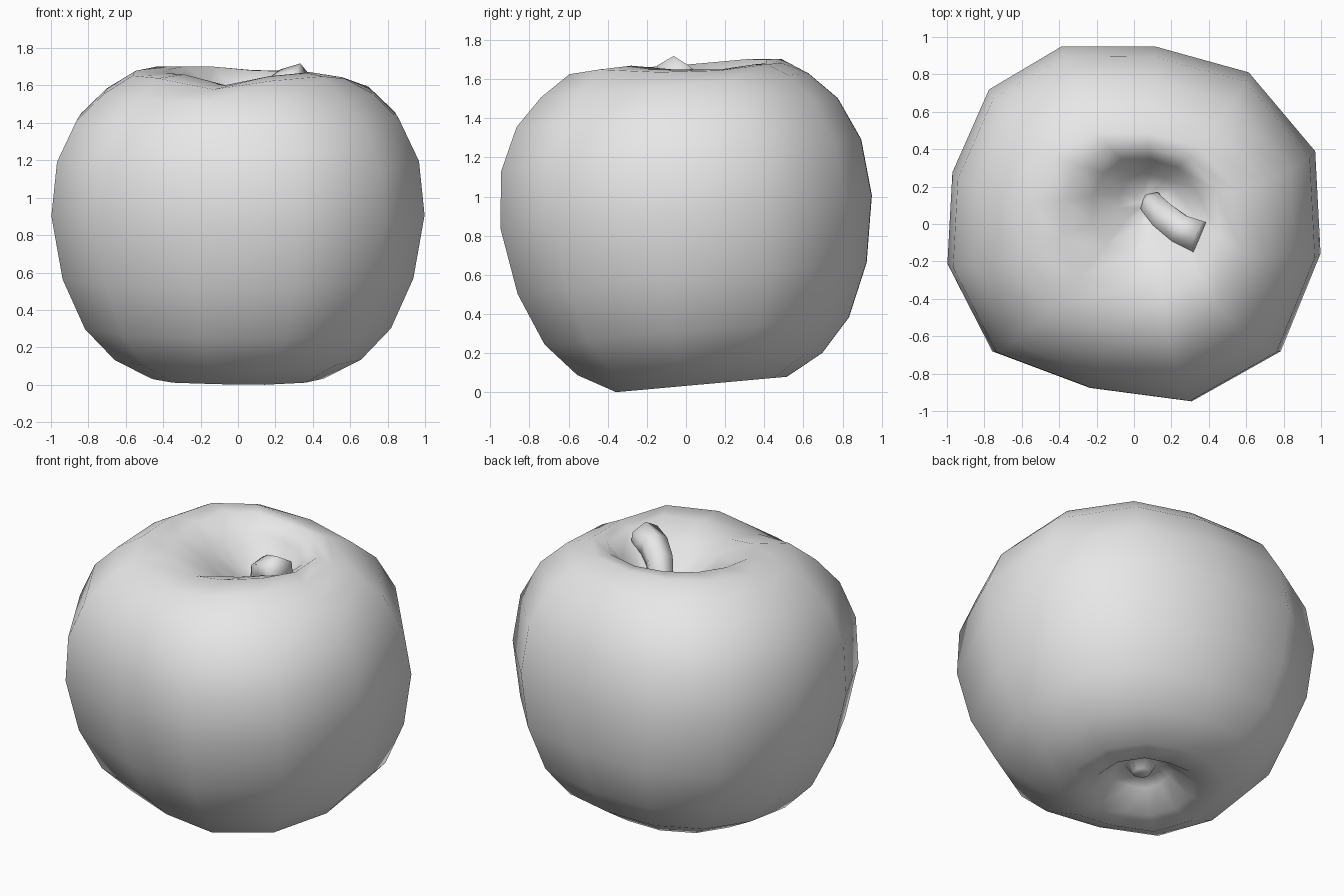
import bpy, bmesh
from math import radians, cos, sin
from mathutils import Vector, Matrix

cube = bpy.data.objects.get("Cube")
if cube:
    bpy.data.objects.remove(cube, do_unlink=True)

grey = bpy.data.materials.new("plain_grey")
grey.use_nodes = True
grey.diffuse_color = (0.8, 0.8, 0.8, 1)
grey.node_tree.nodes["Principled BSDF"].inputs["Base Color"].default_value = (0.8, 0.8, 0.8, 1)


def loft(name, rings, smooth=True):
    """Skin a list of equal-sized point rings and close both ends."""
    bm = bmesh.new()
    loops = [[bm.verts.new(p) for p in ring] for ring in rings]
    for low, high in zip(loops, loops[1:]):
        for i in range(len(low)):
            j = (i + 1) % len(low)
            bm.faces.new((low[i], low[j], high[j], high[i]))
    for end in (loops[0], loops[-1]):
        hub = bm.verts.new(sum((v.co for v in end), Vector()) / len(end))
        for i in range(len(end)):
            bm.faces.new((end[i], end[(i + 1) % len(end)], hub))
    bmesh.ops.recalc_face_normals(bm, faces=bm.faces)
    for f in bm.faces:
        f.smooth = smooth
    mesh = bpy.data.meshes.new(name)
    bm.to_mesh(mesh)
    bm.free()
    mesh.materials.append(grey)
    obj = bpy.data.objects.new(name, mesh)
    bpy.context.collection.objects.link(obj)
    return obj


# Fruit: twelve uneven columns as (angle, radius, rim lift)
columns = [(-168, 1.02, .03), (-138, 1.02, .04), (-105, .91, -.01), (-72, 1.0, .04),
           (-41, 1.04, .05), (-9, 1.01, .01), (22, 1.045, -.01), (53, 1.02, 0),
           (83, .96, 0), (112, 1.03, .02), (137, 1.06, .03), (164, 1.01, .03)]

# Profile from the blossom nub, out round the side, into the stem hollow
profile = [(.05, .13), (.09, .19), (.17, .14), (.30, .03), (.46, .025), (.66, .13),
           (.82, .30), (.94, .57), (1.0, .91), (.97, 1.20), (.865, 1.42),
           (.72, 1.56), (.57, 1.625), (.42, 1.63), (.28, 1.55), (.15, 1.42), (.06, 1.37)]

lean = Matrix.Translation((0, 0, .9)) @ Matrix.Rotation(.09, 4, 'X') @ Matrix.Translation((0, 0, -.9))
rings = []
for r, z in profile:
    top = z > 1.3
    inward = max(0, min(1, (.6 - r) / .4)) if top else 0
    lift = 1 if top and r < .6 else 0
    rings.append([lean @ Vector((r * k * cos(radians(a)) + .07 * inward,
                                 r * k * sin(radians(a)) + .17 * inward,
                                 z + lift * up)) for a, k, up in columns])
base = min(p.z for ring in rings for p in ring)
for ring in rings:
    for p in ring:
        p.z -= base
loft("fruit_body", rings)

# Stem: short blunt stalk bending out of the hollow over the rim
path = [(.09, .12, 1.30), (.11, .09, 1.44), (.17, .03, 1.55), (.25, -.03, 1.60), (.35, -.07, 1.62)]
widths = [.07, .075, .085, .09, .10]
points = [Vector(p) for p in path]
stem = []
for i, (p, w) in enumerate(zip(points, widths)):
    along = (points[min(i + 1, 4)] - points[max(i - 1, 0)]).normalized()
    side = along.cross(Vector((0, 0, 1))).normalized()
    over = side.cross(along)
    stem.append([p + w * (cos(t) * side + sin(t) * over)
                 for t in (radians(30 + 60 * n) for n in range(6))])
loft("stem", stem)
